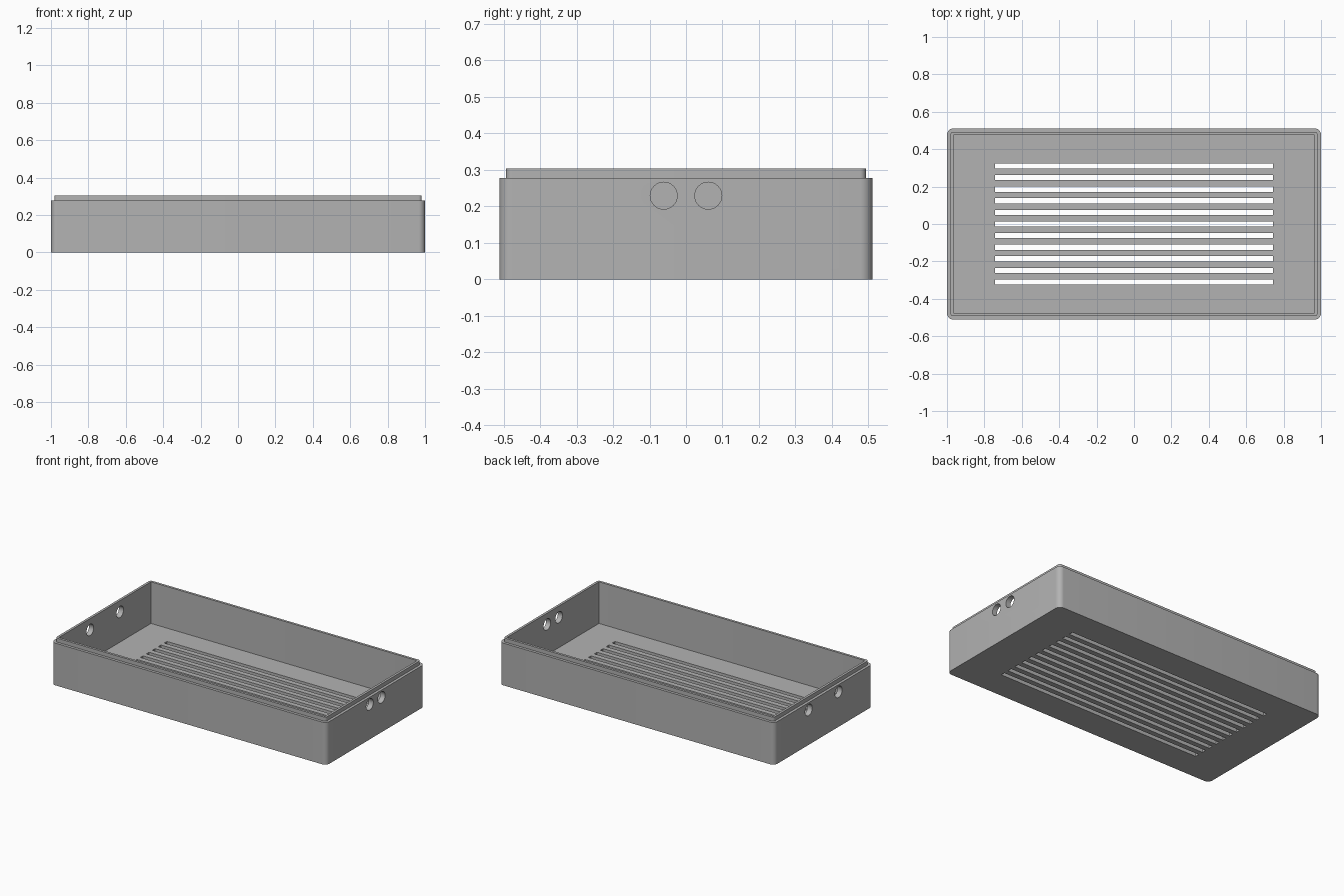
import bpy, bmesh, math
from mathutils import Matrix, Vector

cube = bpy.data.objects.get("Cube")
if cube:
    bpy.data.objects.remove(cube, do_unlink=True)

HALF_X, HALF_Y = 1.0, 0.511
RIM, TOP, FLOOR = 0.277, 0.303, 0.03
STEP, WALL = 0.018, 0.034

# One grey plastic
grey = bpy.data.materials.new("grey plastic")
grey.use_nodes = True
colour = (0.45, 0.45, 0.45, 1)
grey.diffuse_color = colour
grey.node_tree.nodes["Principled BSDF"].inputs["Base Color"].default_value = colour


def make_object(name, bm):
    bmesh.ops.recalc_face_normals(bm, faces=bm.faces)
    mesh = bpy.data.meshes.new(name)
    bm.to_mesh(mesh)
    bm.free()
    mesh.materials.append(grey)
    obj = bpy.data.objects.new(name, mesh)
    bpy.context.collection.objects.link(obj)
    return obj


def rounded_loop(bm, inset, radius, z, steps=8):
    """Ring of vertices around a rounded rectangle."""
    ring = []
    for corner, (sx, sy) in enumerate([(1, 1), (-1, 1), (-1, -1), (1, -1)]):
        cx = sx * (HALF_X - inset - radius)
        cy = sy * (HALF_Y - inset - radius)
        for i in range(steps + 1):
            a = (corner + i / steps) * math.pi / 2
            ring.append(bm.verts.new((cx + radius * math.cos(a), cy + radius * math.sin(a), z)))
    return ring


# Tray body: outer wall, stepped lip, inner wall and floor
bm = bmesh.new()
sections = [(0, 0.034, 0), (0, 0.034, RIM), (STEP, 0.017, RIM),
            (STEP, 0.017, TOP), (WALL, 0.002, TOP), (WALL, 0.002, FLOOR)]
rings = [rounded_loop(bm, *s) for s in sections]
for low, high in zip(rings, rings[1:]):
    for i in range(len(low)):
        j = (i + 1) % len(low)
        bm.faces.new((low[i], low[j], high[j], high[i]))
bm.faces.new(rings[0])
bm.faces.new(rings[-1])
tray = make_object("tray", bm)

# Cutters: floor vent slots, and round cable holes in both end walls
bm = bmesh.new()
for i in range(-5, 6):
    bmesh.ops.create_cube(bm, size=1, matrix=Matrix.Translation((0, i * 0.062, 0))
                          @ Matrix.Diagonal((1.486, 0.028, 0.2, 1)))
for x, y in [(1, 0.061), (-1, 0.155)]:
    for side in (-1, 1):
        bmesh.ops.create_cone(bm, cap_ends=True, segments=32, radius1=0.037, radius2=0.037,
                              depth=0.2, matrix=Matrix.Translation((x, side * y, 0.229))
                              @ Matrix.Rotation(math.pi / 2, 4, "Y"))
cutter = make_object("opening_cutter", bm)
cutter.hide_render = True

cut = tray.modifiers.new("openings", "BOOLEAN")
cut.operation = "DIFFERENCE"
cut.solver = "EXACT"
cut.object = cutter
bpy.ops.object.select_all(action="DESELECT")
bpy.context.view_layer.objects.active = tray
tray.select_set(True)
bpy.ops.object.modifier_apply(modifier=cut.name)
bpy.data.objects.remove(cutter, do_unlink=True)
bpy.ops.object.shade_smooth_by_angle(angle=math.radians(30))
